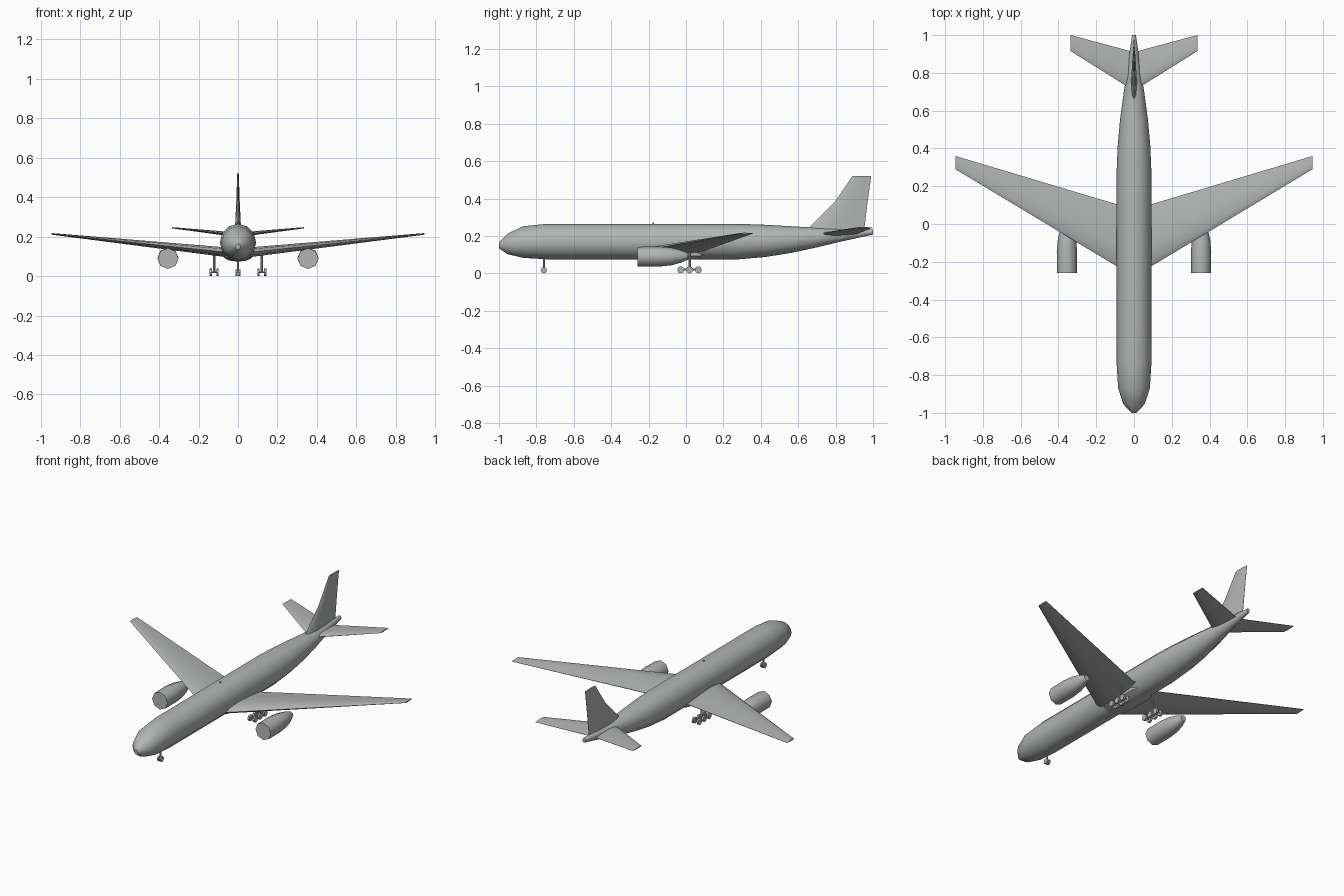
import bpy, bmesh, math
from mathutils import Vector

if "Cube" in bpy.data.objects:
    bpy.data.objects.remove(bpy.data.objects["Cube"])

grey = bpy.data.materials.new("light grey")
grey.diffuse_color = (0.45, 0.46, 0.46, 1)
grey.use_nodes = True
grey.node_tree.nodes["Principled BSDF"].inputs["Base Color"].default_value = grey.diffuse_color


def loft(name, rings, angle=40):
    """Skin a list of closed rings, cap both ends and smooth gentle edges."""
    bm = bmesh.new()
    rows = [[bm.verts.new(p) for p in ring] for ring in rings]
    n = len(rows[0])
    for a, b in zip(rows, rows[1:]):
        for i in range(n):
            bm.faces.new((a[i], a[(i + 1) % n], b[(i + 1) % n], b[i]))
    bm.faces.new(rows[0])
    bm.faces.new(rows[-1])
    bmesh.ops.recalc_face_normals(bm, faces=bm.faces)
    mesh = bpy.data.meshes.new(name)
    bm.to_mesh(mesh)
    bm.free()
    mesh.materials.append(grey)
    ob = bpy.data.objects.new(name, mesh)
    bpy.context.collection.objects.link(ob)
    bpy.ops.object.select_all(action='DESELECT')
    ob.select_set(True)
    bpy.context.view_layer.objects.active = ob
    bpy.ops.object.shade_smooth_by_angle(angle=math.radians(angle))
    return ob


def body(name, stations, sides, x=0, angle=40):
    """Tube along y; stations are (y, bottom z, top z, half width)."""
    rings = []
    for y, lo, hi, w in stations:
        turns = [2 * math.pi * i / sides for i in range(sides)]
        rings.append([(x + w * math.sin(t), y,
                       (lo + hi) / 2 + (hi - lo) / 2 * math.cos(t)) for t in turns])
    return loft(name, rings, angle)


# Aerofoil section: (fraction of chord, fraction of half thickness)
FOIL = [(0, 0), (0.08, 0.65), (0.35, 1), (0.7, 0.6), (1, 0.06),
        (1, -0.06), (0.7, -0.6), (0.35, -1), (0.08, -0.65)]


def surface(name, stations, side=1, upright=False):
    """Flying surface; stations are (span, leading y, trailing y, height, half thickness)."""
    rings = []
    for s, le, te, h, t in stations:
        ring = []
        for c, k in FOIL:
            y = le + (te - le) * c
            ring.append((k * t, y, s) if upright else (side * s, y, h + k * t))
        rings.append(ring)
    return loft(name, rings, 35)


def rod(name, start, end, radius, sides=6):
    """Straight bar or wheel between two points."""
    a, b = Vector(start), Vector(end)
    d = (b - a).normalized()
    u = d.orthogonal().normalized()
    v = d.cross(u)
    turns = [2 * math.pi * i / sides for i in range(sides)]
    return loft(name, [[p + radius * (u * math.cos(t) + v * math.sin(t)) for t in turns]
                       for p in (a, b)], 30)


# Fuselage and belly fairing
body("fuselage", [
    (-1.0, 0.135, 0.165, 0.012), (-0.955, 0.103, 0.212, 0.056),
    (-0.87, 0.083, 0.252, 0.084), (-0.74, 0.075, 0.265, 0.092),
    (0.28, 0.075, 0.265, 0.092), (0.42, 0.087, 0.26, 0.086),
    (0.56, 0.109, 0.252, 0.073), (0.70, 0.139, 0.244, 0.054),
    (0.82, 0.168, 0.239, 0.034), (0.92, 0.19, 0.238, 0.022),
    (1.0, 0.208, 0.234, 0.010)], 12)
body("belly_fairing", [
    (-0.25, 0.095, 0.11, 0.03), (-0.17, 0.073, 0.13, 0.07),
    (0.06, 0.073, 0.13, 0.075), (0.15, 0.095, 0.11, 0.03)], 10)

# Tail fin and roof antenna
surface("tail_fin", [
    (0.225, 0.64, 0.95, 0, 0.016), (0.25, 0.665, 0.955, 0, 0.015),
    (0.375, 0.79, 0.97, 0, 0.009), (0.52, 0.89, 0.99, 0, 0.004)], upright=True)
rod("roof_antenna", (0, -0.175, 0.255), (0, -0.175, 0.271), 0.004)

for side, label in ((1, "right"), (-1, "left")):
    # Wing and tailplane
    surface(label + "_wing", [
        (0.03, -0.262, 0.12, 0.118, 0.026), (0.09, -0.225, 0.104, 0.124, 0.024),
        (0.945, 0.29, 0.36, 0.214, 0.004)], side)
    surface(label + "_tailplane", [
        (0.0, 0.705, 0.91, 0.209, 0.012), (0.335, 0.915, 1.0, 0.245, 0.003)], side)

    # Engine
    ex = side * 0.355
    body(label + "_engine", [
        (-0.26, 0.036, 0.142, 0.053), (-0.15, 0.036, 0.144, 0.054),
        (-0.08, 0.043, 0.138, 0.048), (-0.03, 0.056, 0.126, 0.036),
        (0.01, 0.073, 0.109, 0.018)], 8, ex, 50)

    # Main landing gear: leg, bogie beam and six wheels
    gx = side * 0.121
    rod(label + "_main_leg", (gx, 0.02, 0.02), (gx, 0.02, 0.125), 0.006)
    rod(label + "_bogie_beam", (gx, -0.028, 0.02), (gx, 0.066, 0.02), 0.005)
    for i, y in enumerate((-0.028, 0.019, 0.066)):
        rod(f"{label}_axle_{i}", (gx - 0.016, y, 0.019), (gx + 0.016, y, 0.019), 0.004)
        for k in (-1, 1):
            rod(f"{label}_main_wheel_{i}", (gx + k * 0.011, y, 0.019),
                (gx + k * 0.023, y, 0.019), 0.019, 8)

    # Nose wheel
    rod(label + "_nose_wheel", (side * 0.003, -0.76, 0.017),
        (side * 0.012, -0.76, 0.017), 0.017, 8)

# Nose gear leg
rod("nose_leg", (0, -0.76, 0.017), (0, -0.76, 0.09), 0.005)
